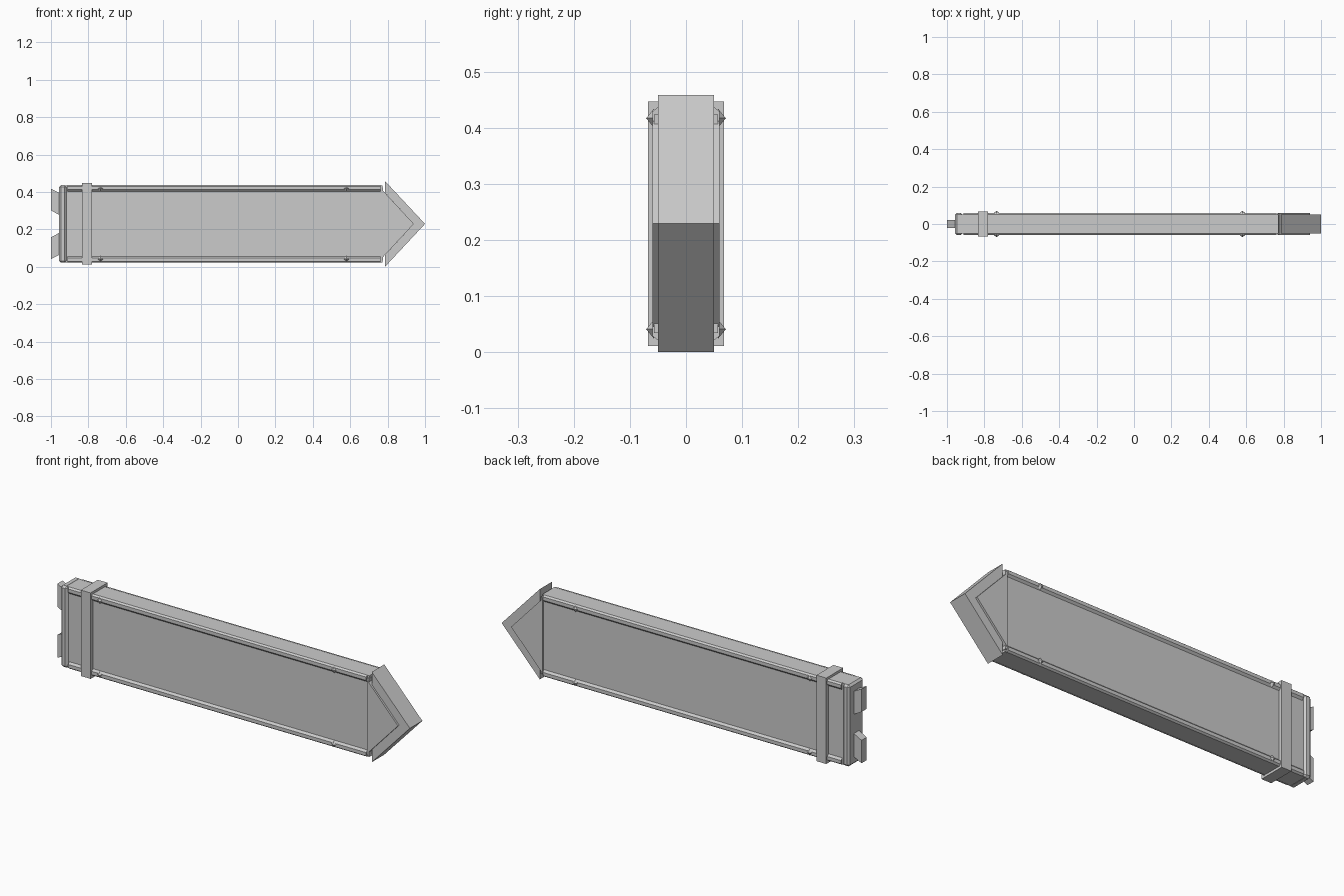
import bpy, bmesh, math
from mathutils import Matrix

cube = bpy.data.objects.get("Cube")
if cube:
    bpy.data.objects.remove(cube, do_unlink=True)

grey = bpy.data.materials.new("painted grey")
grey.use_nodes = True
COLOUR = (0.6, 0.6, 0.6, 1)
grey.diffuse_color = COLOUR
grey.node_tree.nodes["Principled BSDF"].inputs["Base Color"].default_value = COLOUR

MID = 0.229  # height of the sign's centre line


def finish(name, bm):
    bmesh.ops.recalc_face_normals(bm, faces=bm.faces)
    mesh = bpy.data.meshes.new(name)
    bm.to_mesh(mesh)
    bm.free()
    mesh.materials.append(grey)
    obj = bpy.data.objects.new(name, mesh)
    bpy.context.collection.objects.link(obj)
    return obj


def extrude(name, points, offset):
    """Close a polygon and extrude it along the offset."""
    bm = bmesh.new()
    face = bm.faces.new([bm.verts.new(p) for p in points])
    grown = bmesh.ops.extrude_face_region(bm, geom=[face])["geom"]
    bmesh.ops.translate(bm, vec=offset, verts=[v for v in grown if isinstance(v, bmesh.types.BMVert)])
    return finish(name, bm)


def plate(name, outline, half):
    """Side outline of (x, height from the centre line), thick in y."""
    return extrude(name, [(x, -half, MID + h) for x, h in outline], (0, 2 * half, 0))


def box(name, x0, x1, half_y, half_z, chamfer=0):
    obj = plate(name, [(x0, -half_z), (x1, -half_z), (x1, half_z), (x0, half_z)], half_y)
    if chamfer:
        mod = obj.modifiers.new("chamfer", "BEVEL")
        mod.width = chamfer
        mod.segments = 1
    return obj


# Sign board, end cap, strap
box("board", -0.94, 0.772, 0.05, 0.206)
box("end_cap", -0.957, -0.918, 0.06, 0.207, 0.01)
box("strap", -0.835, -0.78, 0.068, 0.218)

# Arrow head: inner wedge and the folded strip around it
box("head_collar", 0.765, 0.775, 0.057, 0.195)
plate("head_wedge", [(0.77, -0.183), (0.94, 0), (0.77, 0.183)], 0.06)
plate("head_strip", [(0.786, -0.229), (1.0, 0), (0.786, 0.229),
                     (0.786, 0.166), (0.94, 0), (0.786, -0.166)], 0.05)

for v, level in ((1, "top"), (-1, "bottom")):
    # Hooks on the tail end
    plate(f"{level}_hook", [(-0.95, v * 0.045), (-1.0, v * 0.072),
                            (-1.0, v * 0.188), (-0.95, v * 0.163)], 0.021)
    for s, side in ((-1, "front"), (1, "back")):
        # Chamfered edge rails
        profile = [(0.045, 0.207), (0.051, 0.207), (0.06, 0.2),
                   (0.06, 0.183), (0.05, 0.173), (0.045, 0.173)]
        extrude(f"{side}_{level}_rail", [(-0.912, s * y, MID + v * h) for y, h in profile], (1.674, 0, 0))
        # Pointed rivets on the rails
        for x, end in ((-0.735, "tail"), (0.58, "head")):
            bm = bmesh.new()
            bmesh.ops.create_cone(bm, cap_ends=True, segments=4, radius1=0.017, radius2=0, depth=0.014,
                                  matrix=Matrix.Translation((x, s * 0.064, MID + v * 0.188))
                                  @ Matrix.Rotation(-s * math.pi / 2, 4, "X"))
            finish(f"{side}_{level}_{end}_rivet", bm)
